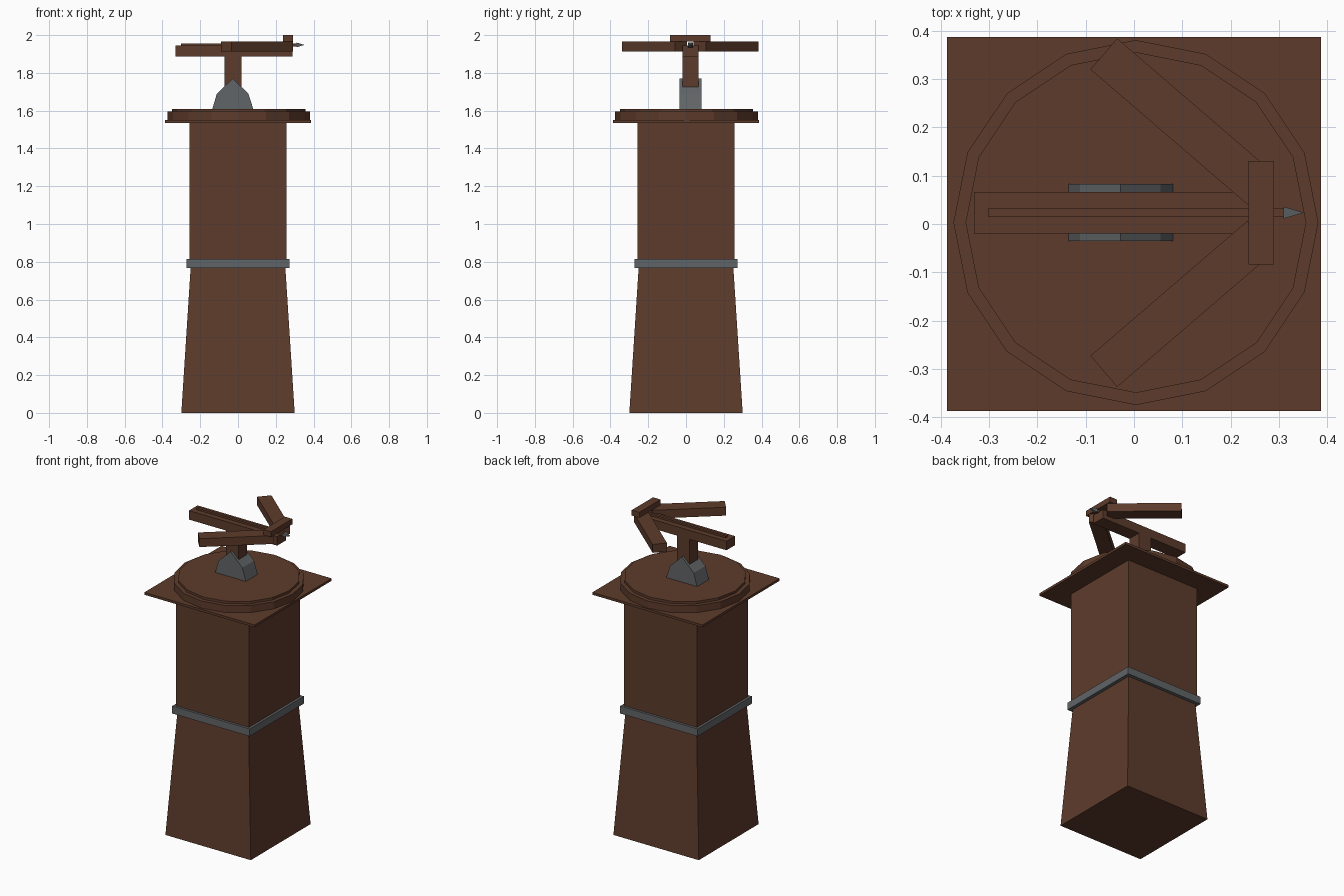
import bpy, bmesh, math
from mathutils import Matrix, Vector

if "Cube" in bpy.data.objects:
    bpy.data.objects.remove(bpy.data.objects["Cube"])


def material(name, rgb):
    m = bpy.data.materials.new(name)
    m.diffuse_color = (*rgb, 1)
    m.use_nodes = True
    m.node_tree.nodes["Principled BSDF"].inputs["Base Color"].default_value = m.diffuse_color
    return m


WOOD = material("dark_wood", (0.11, 0.044, 0.024))
IRON = material("iron", (0.12, 0.13, 0.135))
CY = 0.0235  # centre line of the weapon


def finish(name, bm, mat):
    bmesh.ops.recalc_face_normals(bm, faces=bm.faces)
    me = bpy.data.meshes.new(name)
    bm.to_mesh(me)
    bm.free()
    me.materials.append(mat)
    ob = bpy.data.objects.new(name, me)
    bpy.context.collection.objects.link(ob)
    return ob


def box(name, x, y, z, mat=WOOD):
    bm = bmesh.new()
    bmesh.ops.create_cube(bm, size=1)
    for v in bm.verts:
        for i, (a, b) in enumerate((x, y, z)):
            v.co[i] = a if v.co[i] < 0 else b
    return finish(name, bm, mat)


def frustum(name, sides, r1, r2, h, matrix, mat=WOOD):
    bm = bmesh.new()
    bmesh.ops.create_cone(bm, cap_ends=True, segments=sides,
                          radius1=r1, radius2=r2, depth=h)
    bmesh.ops.transform(bm, matrix=matrix, verts=bm.verts)
    return finish(name, bm, mat)


def square(h, z):
    return (-h, h), (-h, h), z


# Tower: tapered foot, iron band, straight shaft, top plate
R2 = math.sqrt(2)
turn = Matrix.Rotation(math.pi / 4, 4, 'Z')
frustum("tower_foot", 4, 0.30 * R2, 0.25 * R2, 0.78,
        Matrix.Translation((0, 0, 0.39)) @ turn)
box("iron_band", *square(0.272, (0.768, 0.815)), IRON)
box("tower_shaft", *square(0.257, (0.78, 1.54)))
box("top_plate", *square(0.387, (1.535, 1.55)))

# Turntable: two stacked sixteen-sided discs
for name, r, z0, z1 in (("turntable", 0.378, 1.55, 1.595),
                        ("turntable_top", 0.353, 1.595, 1.61)):
    frustum(name, 16, r, r, z1 - z0,
            Matrix.Translation((0.004, 0.003, (z0 + z1) / 2)))

# Pivot block: extruded profile
bm = bmesh.new()
profile = [(-0.137, 1.605), (0.082, 1.605), (0.055, 1.69), (-0.028, 1.77), (-0.112, 1.69)]
face = bm.faces.new([bm.verts.new((x, CY - 0.059, z)) for x, z in profile])
ext = bmesh.ops.extrude_face_region(bm, geom=[face])["geom"]
for v in ext:
    if isinstance(v, bmesh.types.BMVert):
        v.co.y += 0.118
finish("pivot_block", bm, IRON)

# Post and stock
box("post", (-0.072, 0.018), (CY - 0.043, CY + 0.043), (1.65, 1.90))
box("stock", (-0.331, 0.289), (CY - 0.043, CY + 0.043), (1.887, 1.944))

# Bow arms, swept back on both sides
for name, s in (("bow_arm_left", 1), ("bow_arm_right", -1)):
    arm = box(name, (-0.2145, 0.2145), (-0.0425, 0.0425), (1.913, 1.966))
    arm.data.transform(Matrix.Translation((0.1, CY + s * 0.189, 0))
                       @ Matrix.Rotation(-s * math.radians(40.7), 4, 'Z'))

# Block clamping the arms
box("bow_clamp", (0.237, 0.29), (CY - 0.107, CY + 0.107), (1.966, 2.0))

# Bolt: shaft and pointed head
box("bolt_shaft", (-0.302, 0.312), (CY - 0.009, CY + 0.009), (1.939, 1.956))
frustum("bolt_head", 4, 0.0125 * R2, 0, 0.042,
        Matrix.Translation((0.331, CY, 1.948))
        @ Matrix.Rotation(math.pi / 2, 4, 'Y') @ turn, IRON)
